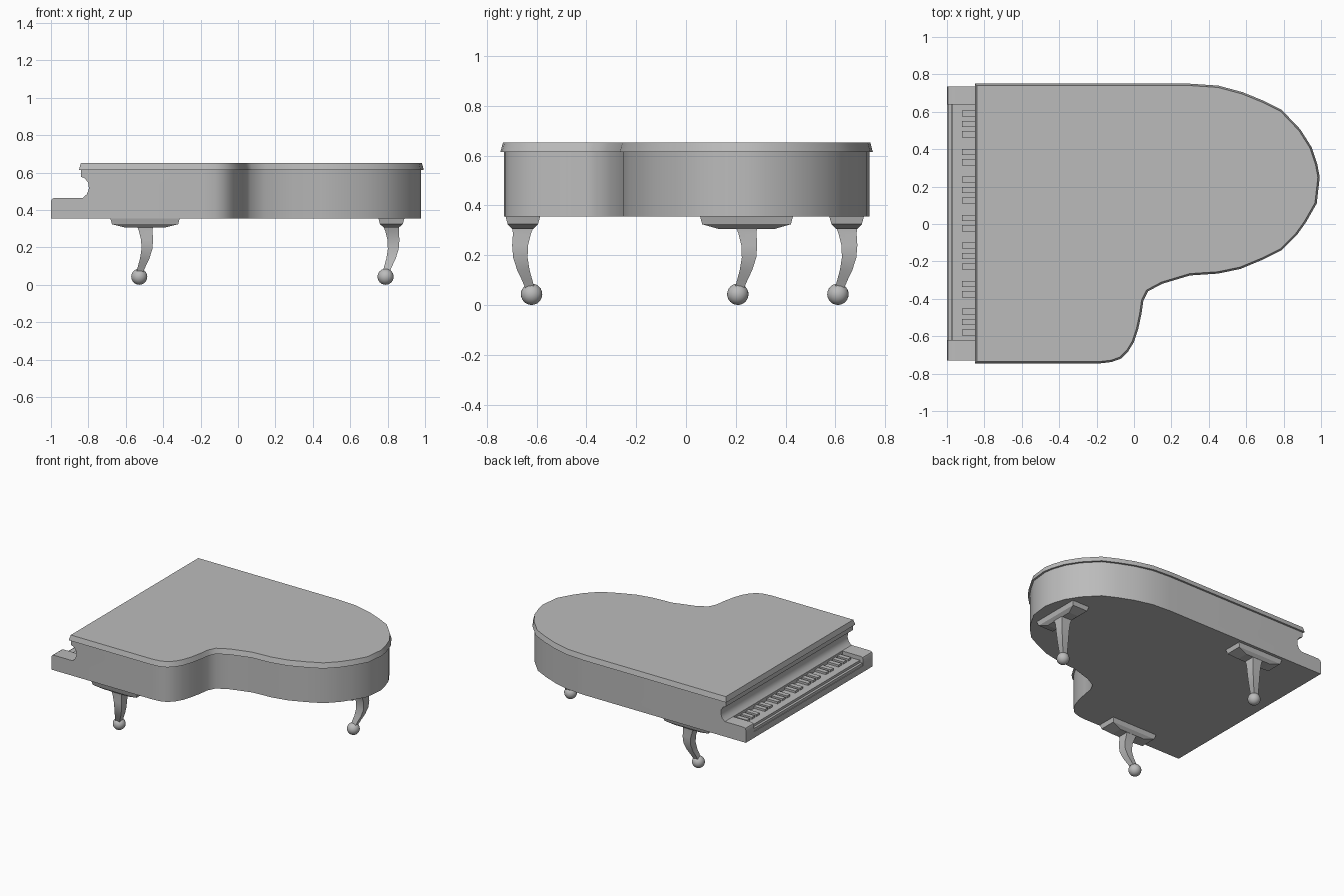
import bpy, bmesh
from math import radians
from mathutils import Vector

cube = bpy.data.objects.get("Cube")
if cube:
    bpy.data.objects.remove(cube, do_unlink=True)

grey = bpy.data.materials.new("plain_grey")
grey.use_nodes = True
grey.diffuse_color = (0.5, 0.5, 0.5, 1)
grey.node_tree.nodes["Principled BSDF"].inputs["Base Color"].default_value = (0.5, 0.5, 0.5, 1)


def finish(ob):
    bpy.ops.object.select_all(action='DESELECT')
    ob.select_set(True)
    bpy.context.view_layer.objects.active = ob
    bpy.ops.object.shade_smooth_by_angle(angle=radians(40))


def loft(name, loops, smooth=True):
    """Skin a stack of matching point loops and cap both ends."""
    bm = bmesh.new()
    rings = [[bm.verts.new(p) for p in loop] for loop in loops]
    n = len(rings[0])
    for a, b in zip(rings, rings[1:]):
        for i in range(n):
            j = (i + 1) % n
            bm.faces.new((a[i], a[j], b[j], b[i]))
    bm.faces.new(rings[0])
    bm.faces.new(rings[-1])
    bmesh.ops.recalc_face_normals(bm, faces=bm.faces)
    mesh = bpy.data.meshes.new(name)
    bm.to_mesh(mesh)
    bm.free()
    mesh.materials.append(grey)
    ob = bpy.data.objects.new(name, mesh)
    bpy.context.collection.objects.link(ob)
    if smooth:
        finish(ob)
    return ob


def rect(cx, cy, hx, hy, z):
    return [(cx + sx * hx, cy + sy * hy, z) for sx, sy in ((-1, -1), (1, -1), (1, 1), (-1, 1))]


def box(name, x0, x1, y0, y1, z0, z1):
    c = ((x0 + x1) / 2, (y0 + y1) / 2, (x1 - x0) / 2, (y1 - y0) / 2)
    return loft(name, [rect(*c, z0), rect(*c, z1)], smooth=False)


def inset(points, d):
    """Move a clockwise outline inward by d."""
    out = []
    for i, p in enumerate(points):
        q = Vector(p)
        a = (q - Vector(points[i - 1])).normalized()
        b = (Vector(points[(i + 1) % len(points)]) - q).normalized()
        na, nb = Vector((a.y, -a.x)), Vector((b.y, -b.x))
        m = (na + nb).normalized()
        out.append(q + m * d / max(m.dot(na), 0.3))
    return out


def at(points, z):
    return [(p[0], p[1], z) for p in points]


# Curved outline, shared by lid and case
curve = [(0.3, 0.75), (0.45, 0.74), (0.58, 0.705), (0.69, 0.66), (0.79, 0.61),
         (0.89, 0.505), (0.95, 0.41), (0.98, 0.32), (0.993, 0.25), (0.977, 0.11),
         (0.92, 0.01), (0.87, -0.06), (0.79, -0.14), (0.69, -0.19), (0.57, -0.24),
         (0.45, -0.265), (0.3, -0.275), (0.15, -0.32), (0.075, -0.36), (0.05, -0.41),
         (0.04, -0.48), (0.023, -0.56), (0, -0.63), (-0.03, -0.68), (-0.07, -0.72),
         (-0.12, -0.738), (-0.18, -0.745)]

# Lid with a sloping edge
lid = [(-0.85, 0.75)] + curve + [(-0.85, -0.745)]
loft("lid", [at(lid, 0.615), at(inset(lid, 0.01), 0.652)])

# Case, then cut the fallboard notch and the key recess
case_line = inset([(-1.014, 0.75)] + curve + [(-1.014, -0.745)], 0.014)
case = loft("case", [at(case_line, 0.355), at(case_line, 0.616)], smooth=False)
notch = [(-1.1, 0.66), (-0.84, 0.66), (-0.84, 0.578), (-0.817, 0.568), (-0.801, 0.545),
         (-0.797, 0.515), (-0.808, 0.484), (-0.83, 0.465), (-0.982, 0.465),
         (-0.995, 0.459), (-1.002, 0.444), (-1.1, 0.444)]
cutters = [loft("notch_cutter", [[(x, y, z) for x, z in notch] for y in (-1, 1)], False),
           box("recess_cutter", -1.1, -0.832, -0.62, 0.64, 0.4, 0.5)]
bpy.context.view_layer.objects.active = case
for cutter in cutters:
    cutter.hide_render = True
    mod = case.modifiers.new("cut", 'BOOLEAN')
    mod.operation = 'DIFFERENCE'
    mod.solver = 'EXACT'
    mod.object = cutter
    bpy.ops.object.modifier_apply(modifier=mod.name)
    bpy.data.objects.remove(cutter, do_unlink=True)
finish(case)

# Keyboard
box("key_slip", -0.995, -0.977, -0.62, 0.64, 0.398, 0.42)
box("white_keys", -0.974, -0.83, -0.62, 0.64, 0.398, 0.435)
for octave in range(4):
    for k, step in enumerate((0, 0.056, 0.112, 0.206, 0.26)):
        if octave == 3 and k > 2:
            break
        y = 0.591 - 0.353 * octave - step
        box("black_key", -0.92, -0.832, y - 0.017, y + 0.017, 0.43, 0.45)

# Legs: height, sideways shift, half width
leg_shape = [(0.31, 0, 0.042), (0.285, -0.004, 0.036), (0.24, -0.011, 0.032),
             (0.19, -0.01, 0.029), (0.14, 0.002, 0.025), (0.1, 0.017, 0.021), (0.06, 0.031, 0.018)]


def leg(name, x, y, dx, dy, hx, hy):
    loft(name + "_plate", [rect(x, y, hx, hy, 0.357), rect(x, y, hx - 0.009, hy - 0.009, 0.324),
                           rect(x, y, hx * 0.55, hy * 0.6, 0.305)], smooth=False)
    loft(name, [rect(x + dx * d, y + dy * d, w, w, z) for z, d, w in leg_shape])
    bpy.ops.mesh.primitive_uv_sphere_add(segments=24, ring_count=12, radius=0.043,
                                         location=(x + dx * 0.031, y + dy * 0.035, 0.043))
    ball = bpy.context.object
    ball.name = name + "_ball"
    ball.data.materials.append(grey)
    finish(ball)


leg("front_leg", -0.497, -0.655, -1, 1, 0.186, 0.07)
leg("back_leg", -0.497, 0.645, -1, -1, 0.186, 0.07)
leg("tail_leg", 0.82, 0.243, -1, -1, 0.07, 0.187)
